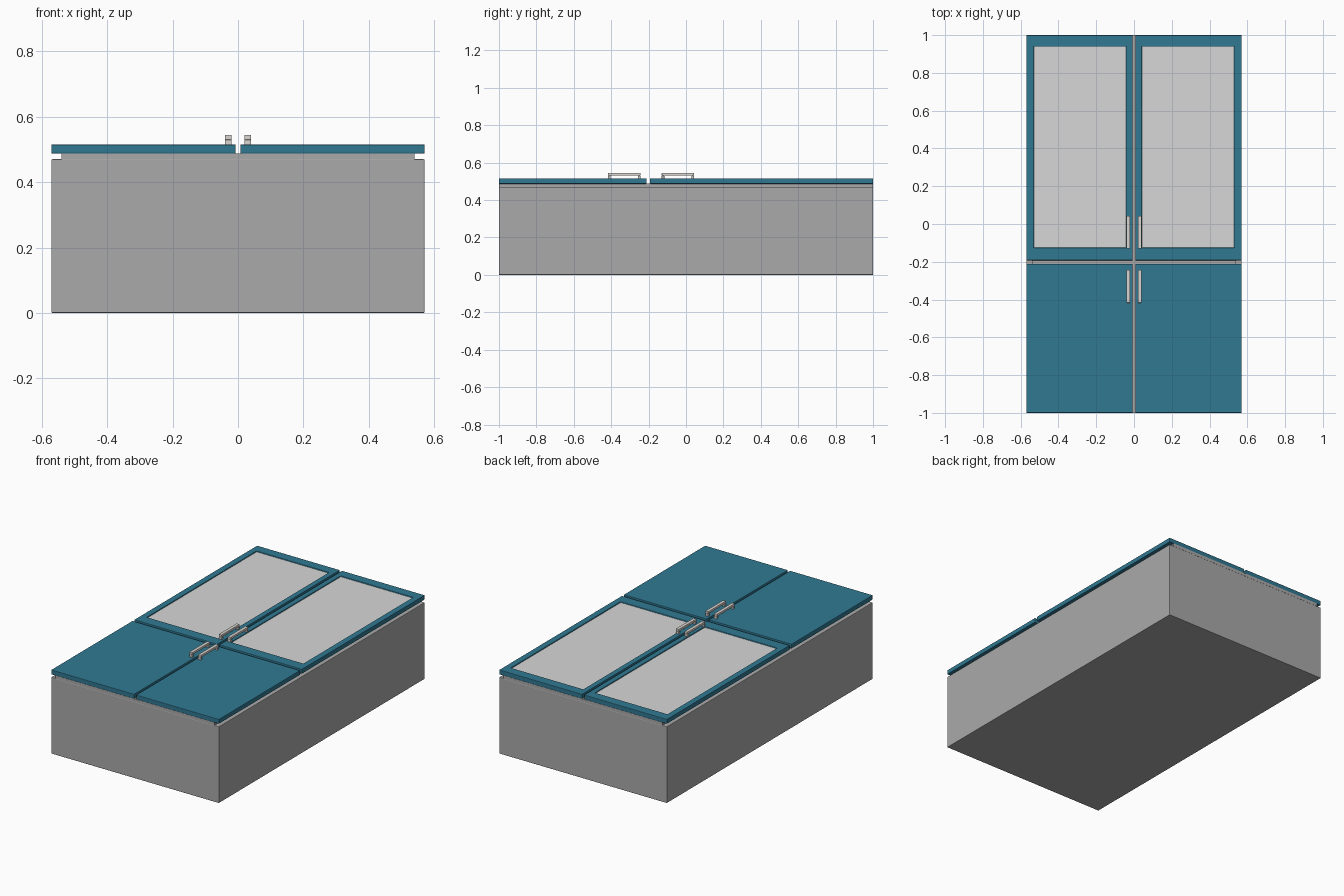
import bpy
import bmesh

if "Cube" in bpy.data.objects:
    bpy.data.objects.remove(bpy.data.objects["Cube"], do_unlink=True)


def material(name, rgb):
    mat = bpy.data.materials.new(name)
    mat.use_nodes = True
    color = (*rgb, 1)
    mat.diffuse_color = color
    mat.node_tree.nodes["Principled BSDF"].inputs["Base Color"].default_value = color
    return mat


GREY = material("cabinet grey", (0.40, 0.40, 0.40))
TEAL = material("door teal", (0.03, 0.19, 0.29))
GLASS = material("pale glass", (0.68, 0.68, 0.68))
METAL = material("handle metal", (0.70, 0.67, 0.64))


def add_box(bm, low, high):
    """Add a box spanning two corners and return its vertices."""
    verts = bmesh.ops.create_cube(bm, size=1)["verts"]
    for v in verts:
        for i in range(3):
            v.co[i] = high[i] if v.co[i] > 0 else low[i]
    return verts


def finish(name, bm, mats, bevel):
    bmesh.ops.recalc_face_normals(bm, faces=bm.faces)
    mesh = bpy.data.meshes.new(name)
    bm.to_mesh(mesh)
    bm.free()
    for mat in mats:
        mesh.materials.append(mat)
    obj = bpy.data.objects.new(name, mesh)
    bpy.context.collection.objects.link(obj)
    if bevel:
        mod = obj.modifiers.new("soft edges", "BEVEL")
        mod.width = bevel
        mod.segments = 2
        mod.limit_method = "ANGLE"
    return obj


def box(name, low, high, mat, bevel=0.0):
    bm = bmesh.new()
    add_box(bm, low, high)
    return finish(name, bm, [mat], bevel)


def span(side, a, b):
    """Mirror an x range to the chosen side."""
    return sorted((side * a, side * b))


def door(name, side, y0, y1, window=None):
    x0, x1 = span(side, 0.007, 0.57)
    bm = bmesh.new()
    add_box(bm, (x0, y0, 0.487), (x1, y1, 0.515))
    if window:
        # Recessed glass panel inside the door frame
        bm.normal_update()
        pane = max(bm.faces, key=lambda f: f.calc_center_median().z)
        bmesh.ops.inset_region(bm, faces=[pane], thickness=0.03)
        wx, wy = span(side, *window[0]), window[1]
        center = pane.calc_center_median()
        for v in pane.verts:
            v.co.x = wx[1] if v.co.x > center.x else wx[0]
            v.co.y = wy[1] if v.co.y > center.y else wy[0]
        bmesh.ops.inset_region(bm, faces=[pane], thickness=0.001, depth=-0.006)
        pane.material_index = 1
    return finish(name, bm, [TEAL, GLASS], 0.003)


def handle(name, side, y0, y1):
    x0, x1 = span(side, 0.02, 0.04)
    bm = bmesh.new()
    # Grip bar on two short posts
    add_box(bm, (x0, y0, 0.530), (x1, y1, 0.544))
    for a, b in ((y0, y0 + 0.014), (y1 - 0.014, y1)):
        add_box(bm, (x0, a, 0.513), (x1, b, 0.530))
    return finish(name, bm, [METAL], 0.002)


# Carcass and the recessed strip behind the doors
box("cabinet_body", (-0.57, -1, 0), (0.57, 1, 0.47), GREY, 0.003)
box("door_seal", (-0.54, -1, 0.469), (0.54, 1, 0.488), GREY)

# Mirrored doors and handles
for side, label in ((1, "left"), (-1, "right")):
    door(label + "_lower_door", side, -1, -0.211)
    door(label + "_glass_door", side, -0.193, 1, ((0.04, 0.532), (-0.125, 0.94)))
    handle(label + "_lower_handle", side, -0.417, -0.243)
    handle(label + "_upper_handle", side, -0.13, 0.043)
